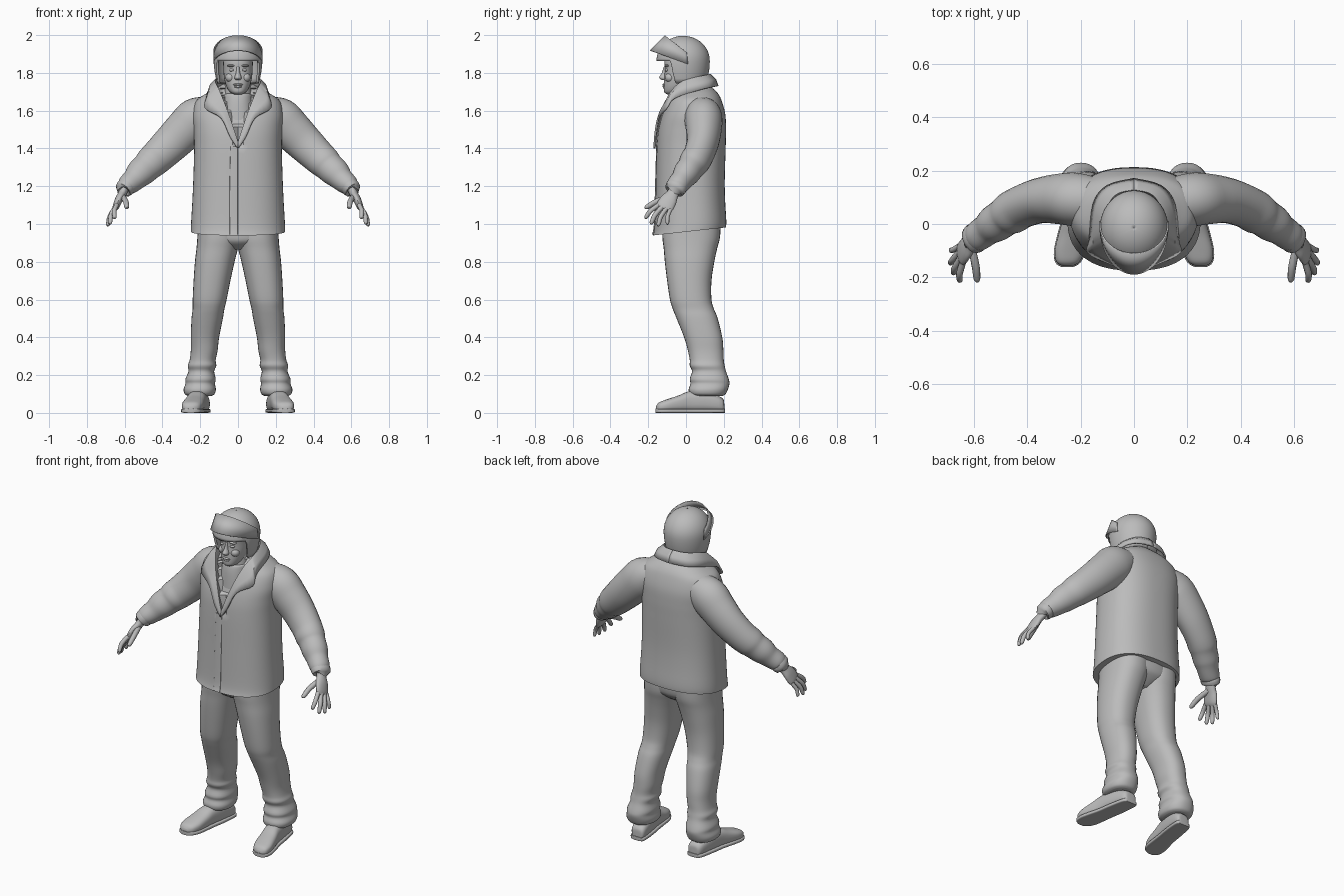
import bpy, bmesh, math
from mathutils import Vector

grey = bpy.data.materials.new("plain_grey")
grey.diffuse_color = (0.5, 0.5, 0.5, 1)


def make(name, verts, faces, mirror=False, thickness=0):
    """Mesh object from generated points, optionally mirrored and thickened."""
    me = bpy.data.meshes.new(name)
    me.from_pydata(verts, [], faces)
    bm = bmesh.new()
    bm.from_mesh(me)
    bmesh.ops.recalc_face_normals(bm, faces=bm.faces)
    bm.to_mesh(me)
    bm.free()
    me.materials.append(grey)
    ob = bpy.data.objects.new(name, me)
    bpy.context.collection.objects.link(ob)
    if mirror:
        ob.modifiers.new("mirror", 'MIRROR').use_mirror_merge = False
    if thickness:
        s = ob.modifiers.new("thick", 'SOLIDIFY')
        s.thickness, s.offset = thickness, 0
    return ob


def smooth_rows(rows, steps):
    """Catmull-Rom interpolation through rows of numbers."""
    out = []
    for i in range(len(rows) - 1):
        a, b, c, d = (rows[max(i - 1, 0)], rows[i], rows[i + 1], rows[min(i + 2, len(rows) - 1)])
        for k in range(steps):
            t = k / steps
            out.append([0.5 * (2 * q + (r - p) * t + (2 * p - 5 * q + 4 * r - s) * t * t
                               + (3 * q - p - 3 * r + s) * t ** 3) for p, q, r, s in zip(a, b, c, d)])
    return out + [list(rows[-1])]


def skin(rings):
    """Join rings of points and close both ends with fans."""
    n = len(rings[0])
    verts = [p for r in rings for p in r]
    faces = [(i * n + j, i * n + (j + 1) % n, (i + 1) * n + (j + 1) % n, (i + 1) * n + j)
             for i in range(len(rings) - 1) for j in range(n)]
    for r in (0, len(rings) - 1):
        verts.append(sum((Vector(p) for p in rings[r]), Vector()) / n)
        faces += [(r * n + j, r * n + (j + 1) % n, len(verts) - 1) for j in range(n)]
    return verts, faces


def loft(name, rows, axis='z', n=32, steps=4, power=2.3, mirror=False, edit=None):
    """Rows are (height, a_min, a_max, b_min, b_max) slices along z or y."""
    rings = []
    for s, a0, a1, b0, b1 in smooth_rows(rows, steps):
        ring = []
        for j in range(n):
            c, d = math.cos(2 * math.pi * j / n), math.sin(2 * math.pi * j / n)
            a = (a0 + a1) / 2 + (a1 - a0) / 2 * math.copysign(abs(c) ** (2 / power), c)
            b = (b0 + b1) / 2 + (b1 - b0) / 2 * math.copysign(abs(d) ** (2 / power), d)
            p = Vector((a, b, s) if axis == 'z' else (a, s, b))
            ring.append(edit(p) if edit else p)
        rings.append(ring)
    return make(name, *skin(rings), mirror=mirror)


def tube(name, rows, n=20, steps=4, mirror=True):
    """Rows are (x, y, z, depth_radius, thin_radius) along a bent limb."""
    rows = smooth_rows(rows, steps)
    pts = [Vector(r[:3]) for r in rows]
    rings = []
    for i, r in enumerate(rows):
        t = (pts[min(i + 1, len(pts) - 1)] - pts[max(i - 1, 0)]).normalized()
        u = Vector((0, 1, 0))
        u = (u - t * u.dot(t)).normalized()
        v = t.cross(u)
        rings.append([pts[i] + u * r[3] * math.cos(2 * math.pi * j / n)
                      + v * r[4] * math.sin(2 * math.pi * j / n) for j in range(n)])
    return make(name, *skin(rings), mirror=mirror)


def ball(name, c, r, mirror=False):
    rings = [[Vector((c[0] + r[0] * math.sin(p) * math.cos(a), c[1] + r[1] * math.sin(p) * math.sin(a),
                      c[2] + r[2] * math.cos(p))) for a in [k * math.pi / 8 for k in range(16)]]
             for p in [math.pi * (i + 0.3) / 10.6 for i in range(11)]]
    return make(name, *skin(rings), mirror=mirror)


# Jacket body: hem slopes up to the back, neck opening is pressed in as a V
def jacket_shape(p):
    if p.z < 1.1:
        p.z += 0.11 * (p.y + 0.17) * (1.1 - p.z) / 0.16
    if p.y < 0.03 and 1.42 < p.z < 1.72 and abs(p.x) < (p.z - 1.42) * 0.32:
        p.y += 0.03
    return p


loft("jacket_body", [
    (0.94, -.25, .25, -.175, .212), (1.0, -.248, .248, -.166, .213), (1.2, -.238, .238, -.16, .205),
    (1.4, -.232, .232, -.155, .21), (1.5, -.235, .235, -.146, .212), (1.58, -.24, .24, -.125, .208),
    (1.65, -.222, .222, -.095, .19), (1.69, -.17, .17, -.07, .17), (1.72, -.115, .115, -.04, .14),
    (1.74, -.08, .08, -.01, .115)], n=72, steps=6, power=2.4, edit=jacket_shape)
loft("jacket_placket", [(0.945, -.045, .0, -.18, -.14), (1.0, -.045, .0, -.17, -.13),
                        (1.2, -.045, .0, -.164, -.12), (1.41, -.04, .0, -.158, -.12)], power=8)

# Folded collar with lapels, half profile then mirrored: fold line and outer edge
fold = [(0, .13, 1.79), (.07, .11, 1.785), (.115, .04, 1.77), (.12, -.03, 1.745),
        (.095, -.085, 1.69), (.06, -.125, 1.60), (.025, -.152, 1.50), (0, -.162, 1.42)]
edge = [(0, .168, 1.73), (.10, .142, 1.725), (.15, .075, 1.71), (.165, -.06, 1.665),
        (.173, -.105, 1.61), (.09, -.147, 1.56), (.042, -.164, 1.46), (.002, -.166, 1.40)]
strips = []
for f, e in zip(smooth_rows(fold, 4), smooth_rows(edge, 4)):
    f, e = Vector(f), Vector(e)
    inner = Vector((f.x * .82, f.y * .82 + .006, f.z - .06))
    mid = (f + e) / 2 + Vector((e.x - f.x, e.y - f.y, 0.03)) * 0.15
    strips.append([inner, f, mid, e])
make("collar", [p for s in strips for p in s],
     [(4 * i + j, 4 * i + j + 1, 4 * i + j + 5, 4 * i + j + 4)
      for i in range(len(strips) - 1) for j in range(3)], mirror=True, thickness=0.01)

# Neck and high shirt collar
loft("neck", [(1.5, -.07, .07, -.08, .08), (1.62, -.075, .075, -.085, .09), (1.78, -.065, .065, -.06, .08)])
loft("shirt_collar", [(1.55, -.09, .09, -.105, .1), (1.62, -.084, .084, -.1, .1), (1.66, -.08, .08, -.095, .1),
                      (1.685, -.077, .077, -.088, .095), (1.69, -.068, .068, -.078, .085)])

# Sleeves with folds at the elbow, and cuffs
tube("sleeve", [
    (.13, .085, 1.60, .085, .08), (.215, .092, 1.56, .1, .112), (.28, .094, 1.50, .095, .108),
    (.35, .088, 1.43, .085, .1), (.42, .065, 1.362, .08, .091), (.46, .042, 1.325, .08, .086),
    (.485, .026, 1.30, .072, .079), (.52, .002, 1.268, .07, .075), (.55, -.02, 1.236, .06, .063),
    (.585, -.045, 1.206, .057, .055), (.6, -.054, 1.19, .05, .043)], n=28)
tube("cuff", [(.587, -.046, 1.205, .04, .035), (.59, -.048, 1.20, .057, .05),
              (.608, -.061, 1.18, .054, .046), (.61, -.063, 1.177, .035, .03)], steps=2)

# Hands
tube("palm", [(.598, -.055, 1.195, .03, .024), (.613, -.07, 1.16, .032, .022), (.63, -.09, 1.13, .044, .021),
              (.645, -.11, 1.095, .047, .018), (.653, -.118, 1.078, .04, .012)])
for name, a, b, r in [
        ("index_finger", (.643, -.146, 1.10), (.655, -.218, 1.03), .0125),
        ("middle_finger", (.65, -.126, 1.09), (.68, -.188, 1.0), .013),
        ("ring_finger", (.655, -.105, 1.08), (.692, -.15, .99), .0125),
        ("little_finger", (.656, -.083, 1.075), (.69, -.1, .998), .011),
        ("thumb", (.61, -.085, 1.145), (.587, -.218, 1.085), .015)]:
    a, b = Vector(a), Vector(b)
    m = a.lerp(b, .5) + Vector((.006 if name != "thumb" else -.004, -.006, .004))
    tube(name, [(*a, r, r), (*m, r, r), (*a.lerp(b, .9), r * .85, r * .85), (*b, r * .35, r * .35)], n=10)

# Trousers: pelvis and two bent legs with gathered hems
loft("pelvis", [(.865, -.05, .05, -.06, .1), (.9, -.14, .14, -.11, .15), (.94, -.2, .2, -.123, .178),
                (1.04, -.21, .21, -.125, .185)])
loft("trouser_leg", [
    (1.02, -.02, .21, -.125, .185), (.93, -.015, .215, -.125, .18), (.87, .0, .22, -.118, .165),
    (.8, .018, .228, -.112, .15), (.7, .04, .235, -.1, .135), (.6, .06, .24, -.085, .135),
    (.55, .072, .24, -.07, .148), (.5, .08, .246, -.05, .168), (.4, .10, .25, -.01, .192),
    (.33, .108, .25, .01, .198), (.28, .118, .256, .02, .2), (.25, .115, .266, .02, .205),
    (.22, .126, .262, .032, .212), (.18, .118, .278, .02, .226), (.155, .122, .278, .024, .23),
    (.125, .117, .288, .014, .222), (.1, .124, .282, .02, .21), (.09, .14, .265, .04, .195)], mirror=True)

# Shoes with soles, toes turned outward
shoe = [(.203, .19, .015, .045), (.19, .192, .042, .08), (.1, .205, .05, .115), (.02, .218, .05, .115),
        (-.04, .23, .054, .092), (-.1, .241, .056, .072), (-.142, .248, .043, .056), (-.158, .25, .018, .036)]
loft("shoe", [(y, x - w, x + w, .004, h) for y, x, w, h in shoe], 'y', power=2.6, mirror=True)
loft("shoe_sole", [(y * 1.02, x - w - .004, x + w + .004, 0, .022) for y, x, w, h in shoe], 'y',
     power=5, mirror=True)

# Head and face
loft("head", [(1.686, -.02, .02, -.1, -.05), (1.698, -.042, .042, -.115, .0), (1.725, -.06, .06, -.118, .04),
              (1.77, -.073, .073, -.116, .07), (1.82, -.077, .077, -.112, .08), (1.87, -.076, .076, -.112, .09),
              (1.93, -.05, .05, -.08, .06)])
loft("nose", [(1.835, -.008, .008, -.117, -.09), (1.80, -.011, .011, -.128, -.09),
              (1.775, -.019, .019, -.142, -.09), (1.762, -.014, .014, -.128, -.09)], n=16, power=2)
ball("upper_lip", (0, -.113, 1.738), (.026, .012, .007))
ball("lower_lip", (0, -.112, 1.727), (.022, .012, .007))
ball("eye", (.032, -.1, 1.815), (.016, .012, .008), True)
ball("eyebrow", (.034, -.1, 1.838), (.024, .015, .007), True)
ball("cheek", (.04, -.085, 1.775), (.026, .027, .025), True)

# Helmet shell: full dome, cut away in front of the face
cols, levels = 120, 18
verts, faces = [], []
for k in range(cols):
    a = 2 * math.pi * k / cols
    front = min(a, 2 * math.pi - a)
    low = 1.862 - 0.117 * min(max((math.degrees(front) - 62) / 8, 0), 1)
    for i in range(levels + 1):
        t = i / levels
        z = 1.99 - (1.99 - low) * t ** 2 if t < 1 else low
        d = (z - 1.865) / .125
        f = math.sqrt(max(1 - d * d, 0)) if d > 0 else 1 - .16 * d * d
        f = max(f, .002)
        verts.append((.122 * f * math.sin(a), -.015 - .135 * f * math.cos(a), z))
        if i < levels:
            p, q = k * (levels + 1) + i, ((k + 1) % cols) * (levels + 1) + i
            faces.append((p, q, q + 1, p + 1))
make("helmet", verts, faces, thickness=0.012)

# Raised visor: curved band standing off the helmet
verts, faces = [], []
for k in range(41):
    t = math.radians(-95 + 190 * k / 40)
    x, c = .127 * math.sin(t), math.cos(t)
    verts += [(x, -.005 - .183 * c, 1.852 + .066 * c), (x, -.005 - .105 * c, 1.915 + .082 * c)]
    if k < 40:
        faces.append((2 * k, 2 * k + 2, 2 * k + 3, 2 * k + 1))
make("visor", verts, faces, thickness=0.006)

# Smooth shading with sharp edges kept
for ob in bpy.context.scene.objects:
    ob.select_set(True)
    bpy.context.view_layer.objects.active = ob
bpy.ops.object.shade_smooth_by_angle(angle=math.radians(40))
